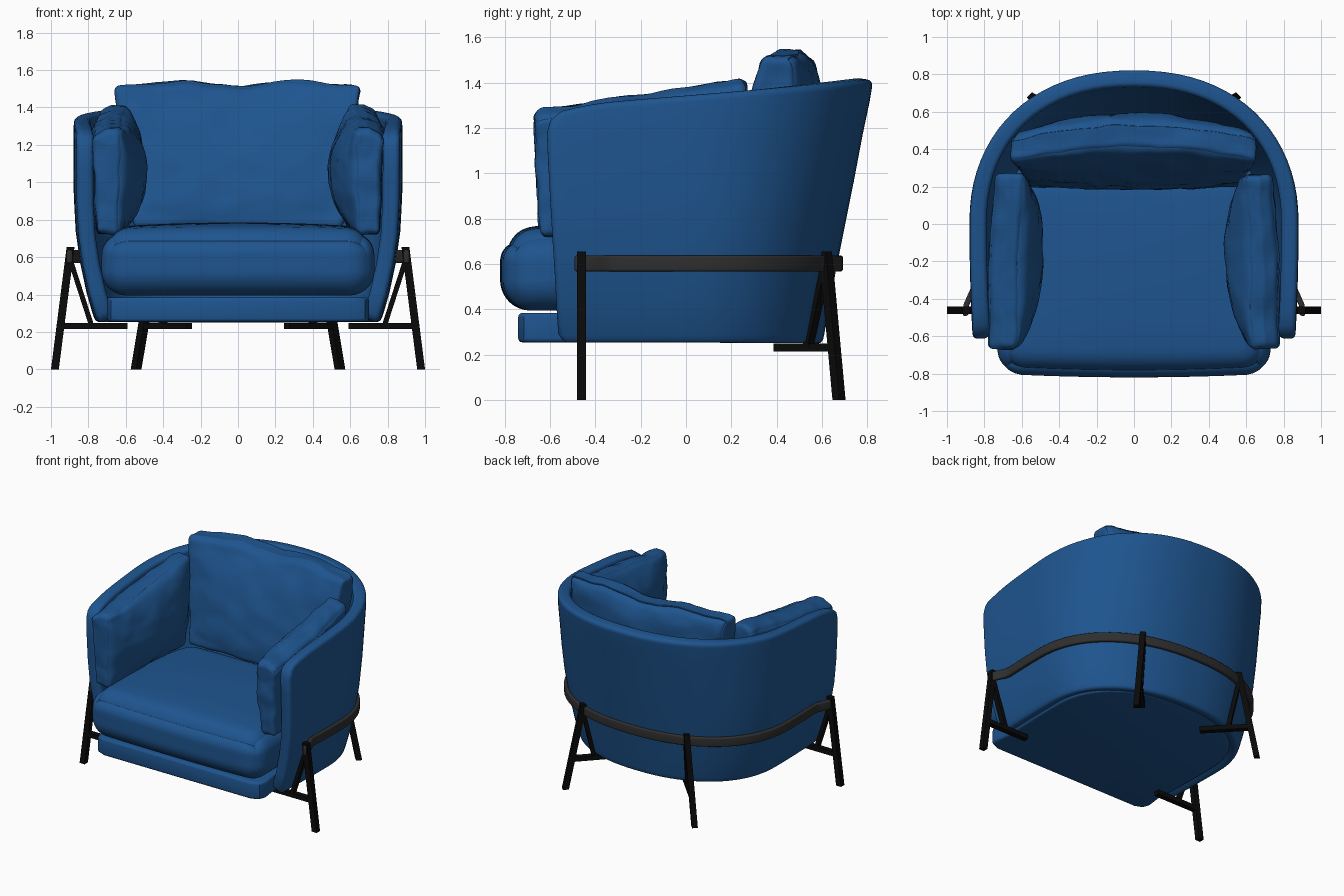
import bpy, bmesh, math
from mathutils import Vector, noise

cube = bpy.data.objects.get("Cube")
if cube:
    bpy.data.objects.remove(cube, do_unlink=True)


def material(name, color, rough):
    m = bpy.data.materials.new(name)
    m.use_nodes = True
    m.diffuse_color = (*color, 1)
    bsdf = m.node_tree.nodes["Principled BSDF"]
    bsdf.inputs["Base Color"].default_value = (*color, 1)
    bsdf.inputs["Roughness"].default_value = rough
    return m


BLUE = material("blue_fabric", (0.013, 0.09, 0.275), 0.8)
BLACK = material("black_metal", (0.003, 0.003, 0.003), 0.5)
GREY = material("dark_grey_rail", (0.028, 0.028, 0.028), 0.5)


def finish(name, bm, mat, mods=(), angle=45):
    """Turn a bmesh into an object, bake its modifiers and shade it."""
    mesh = bpy.data.meshes.new(name)
    bm.to_mesh(mesh)
    bm.free()
    mesh.materials.append(mat)
    ob = bpy.data.objects.new(name, mesh)
    bpy.context.collection.objects.link(ob)
    for kind, settings in mods:
        mod = ob.modifiers.new(kind.title(), kind)
        for key, value in settings.items():
            setattr(mod, key, value)
    bpy.ops.object.select_all(action='DESELECT')
    ob.select_set(True)
    bpy.context.view_layer.objects.active = ob
    if mods:
        bpy.ops.object.convert(target='MESH')
    bpy.ops.object.shade_smooth_by_angle(angle=math.radians(angle))


def u_plan(a, b, front, steps=40, straight=8):
    """U outline from the left front, round the back, to the right front."""
    side = [(a * (1 - 0.02 * (1 - i / straight) ** 2), front * (1 - i / straight))
            for i in range(straight)]
    arc = []
    for i in range(steps + 1):
        t = math.pi * i / steps
        c, s = math.cos(t), max(math.sin(t), 0)
        arc.append((math.copysign(a * abs(c) ** 0.9, c), b * s ** 0.9))
    return side + arc + [(-x, y) for x, y in reversed(side)]


def sheet(rows):
    """Quad sheet through rows of points."""
    bm = bmesh.new()
    grid = [[bm.verts.new(p) for p in row] for row in rows]
    for low, high in zip(grid, grid[1:]):
        for j in range(len(low) - 1):
            bm.faces.new((low[j], low[j + 1], high[j + 1], high[j]))
    return bm


def thick(depth, offset, width):
    return [('SOLIDIFY', dict(thickness=depth, offset=offset, use_even_offset=True)),
            ('BEVEL', dict(width=width, segments=4, limit_method='ANGLE',
                           angle_limit=math.radians(50)))]


# Wrap-around shell: half width, back depth, front edge and height fraction
levels = [(0.755, 0.60, -0.54, 0), (0.775, 0.61, -0.565, 0.04),
          (0.81, 0.632, -0.572, 0.15), (0.845, 0.665, -0.58, 0.3),
          (0.868, 0.70, -0.59, 0.45), (0.878, 0.74, -0.60, 0.62),
          (0.88, 0.78, -0.61, 0.8), (0.88, 0.81, -0.615, 0.92),
          (0.878, 0.82, -0.60, 0.97), (0.876, 0.825, -0.55, 1)]


def rim(y):
    return 1.345 + 0.08 * y - 0.35 * max(0, -y - 0.3) ** 2


rows = [[(x, y, 0.245 + f * (rim(y) - 0.245)) for x, y in u_plan(a, b, front)]
        for a, b, front, f in levels]
finish("shell", sheet(rows), BLUE, thick(0.09, -1, 0.032))

# Seat base: flat plinth with a straight front
bm = bmesh.new()
outline = [(0.62, -0.74), (0.68, -0.715), (0.70, -0.66)] + u_plan(0.70, 0.55, -0.55)
outline += [(-0.70, -0.66), (-0.68, -0.715), (-0.62, -0.74)]
face = bm.faces.new([bm.verts.new((x, y, 0.255)) for x, y in outline])
top = bmesh.ops.extrude_face_region(bm, geom=[face])
bmesh.ops.translate(bm, vec=(0, 0, 0.13),
                    verts=[v for v in top["geom"] if isinstance(v, bmesh.types.BMVert)])
bmesh.ops.recalc_face_normals(bm, faces=bm.faces)
finish("seat_base", bm, BLUE, [('BEVEL', dict(width=0.018, segments=3,
       limit_method='ANGLE', angle_limit=math.radians(50)))])


def cushion(name, half, radius, place, cuts=36, wrinkle=0.0):
    """Rounded box; place(u, v, w, point) bends it into position."""
    bm = bmesh.new()
    bmesh.ops.create_cube(bm, size=2)
    bmesh.ops.subdivide_edges(bm, edges=bm.edges, cuts=cuts, use_grid_fill=True)
    for v in bm.verts:
        n = [math.sin(c * math.pi / 2) for c in v.co]
        p = Vector([c * h for c, h in zip(n, half)])
        core = Vector([max(radius - h, min(h - radius, c)) for c, h in zip(p, half)])
        if (p - core).length > 1e-6:
            p = core + (p - core).normalized() * radius
        q = Vector(place(*n, p))
        q += noise.noise_vector(q * 7) * wrinkle + noise.noise_vector(q * 17) * wrinkle / 3
        v.co = q
    bmesh.ops.recalc_face_normals(bm, faces=bm.faces)
    finish(name, bm, BLUE, angle=60)


def dome(u, v):
    return max(0, 1 - u * u) ** 0.8 * max(0, 1 - v * v) ** 0.8


# Seat cushion: domed top, bowed front, narrowed toward the back
def place_seat(u, v, w, p):
    narrow = 1 - 0.17 * max(0, v) ** 2 - 0.03 * max(0, w) ** 2
    crown = 0.03 * dome(u, v) * max(0, w)
    droop = 0.03 * max(0, -v) ** 6 * max(0, w)
    bow = 0.02 * u * u * max(0, -v)
    return p.x * narrow, p.y - 0.26 + bow, p.z + 0.575 + crown - droop


cushion("seat_cushion", (0.73, 0.56, 0.18), 0.135, place_seat)


# Back cushion: leans back, wider at the top, bowed along the shell, pinched top
def place_back(u, v, w, p):
    up = (w + 1) / 2
    y = 0.29 + 0.13 * up + 0.08 * (1 - u * u) * up + p.y * (1 + 0.75 * dome(u, w))
    y -= 0.06 * max(0, v) * up ** 8
    sag = 0.012 * math.cos(u * 6.5) * up
    return p.x * (0.56 + 0.10 * up) / 0.66, y, 1.135 + p.z - sag + 0.015 * up


cushion("back_cushion", (0.66, 0.095, 0.38), 0.035, place_back, wrinkle=0.012)

# Arm pillows: flat outside, full inside, rising toward the back
for side, label in ((1, "left"), (-1, "right")):
    def place_arm(u, v, w, p):
        up = (w + 1) / 2
        inner, outer = max(0, -u), max(0, u)
        x = 0.698 - 0.035 * max(0, v) + p.x * (0.7 + 0.3 * up)
        x -= 0.14 * inner * dome(v, w)
        y = -0.20 + p.y * (0.95 + 0.05 * up)
        z = 1.025 + p.z + up * (0.025 + 0.07 * v) - 0.04 * outer * up ** 4
        return side * x, y, z

    cushion(label + "_arm_pillow", (0.082, 0.47, 0.30), 0.035, place_arm, wrinkle=0.012)


def bar(name, start, end, u, v):
    """Straight bar; u and v are the half extents of its end faces."""
    bm = bmesh.new()
    u, v = Vector(u), Vector(v)
    ends = [[bm.verts.new(Vector(c) + u * a + v * b)
             for a, b in ((-1, -1), (1, -1), (1, 1), (-1, 1))] for c in (start, end)]
    for ring in ends:
        bm.faces.new(ring)
    for i in range(4):
        j = (i + 1) % 4
        bm.faces.new((ends[0][i], ends[0][j], ends[1][j], ends[1][i]))
    bmesh.ops.recalc_face_normals(bm, faces=bm.faces)
    finish(name, bm, BLACK, angle=20)


# Leg frames: outer leg, inner strut and foot bar under the seat
for s, label in ((1, "left"), (-1, "right")):
    frames = {
        "front": ((0.979, -0.46), (0.895, -0.46), (0.785, -0.46), (0.59, -0.46),
                  (0.945, -0.46), Vector((s, 0, 0))),
        "rear": ((0.545, 0.675), (0.435, 0.615), (0.40, 0.54), (0.26, 0.40),
                 (0.495, 0.645), Vector((s * 0.69, 0.72, 0)))}
    for pos, (foot, head, low, inside, outside, radial) in frames.items():
        tangent = Vector((-radial.y, radial.x, 0)) * 0.02
        at = lambda p, z: (s * p[0], p[1], z)
        name = f"{pos}_{label}_"
        bar(name + "leg", at(foot, 0), at(head, 0.655), radial * 0.021, tangent)
        bar(name + "strut", at(low, 0.24), at(head, 0.58), radial * 0.014, tangent)
        bar(name + "foot_bar", at(inside, 0.232), at(outside, 0.232),
            (0, 0, 0.017), tangent)

# Rail: flat band round the shell, flaring out to the front legs
path = [(x + math.copysign(0.055 * max(0, min(1, (-0.34 - y) / 0.11)), x), y)
        for x, y in u_plan(0.847, 0.662, -0.49, straight=18)]
rail = sheet([[(x, y, z) for x, y in path] for z in (0.568, 0.638)])
finish("rail", rail, GREY, thick(0.03, 1, 0.01))
